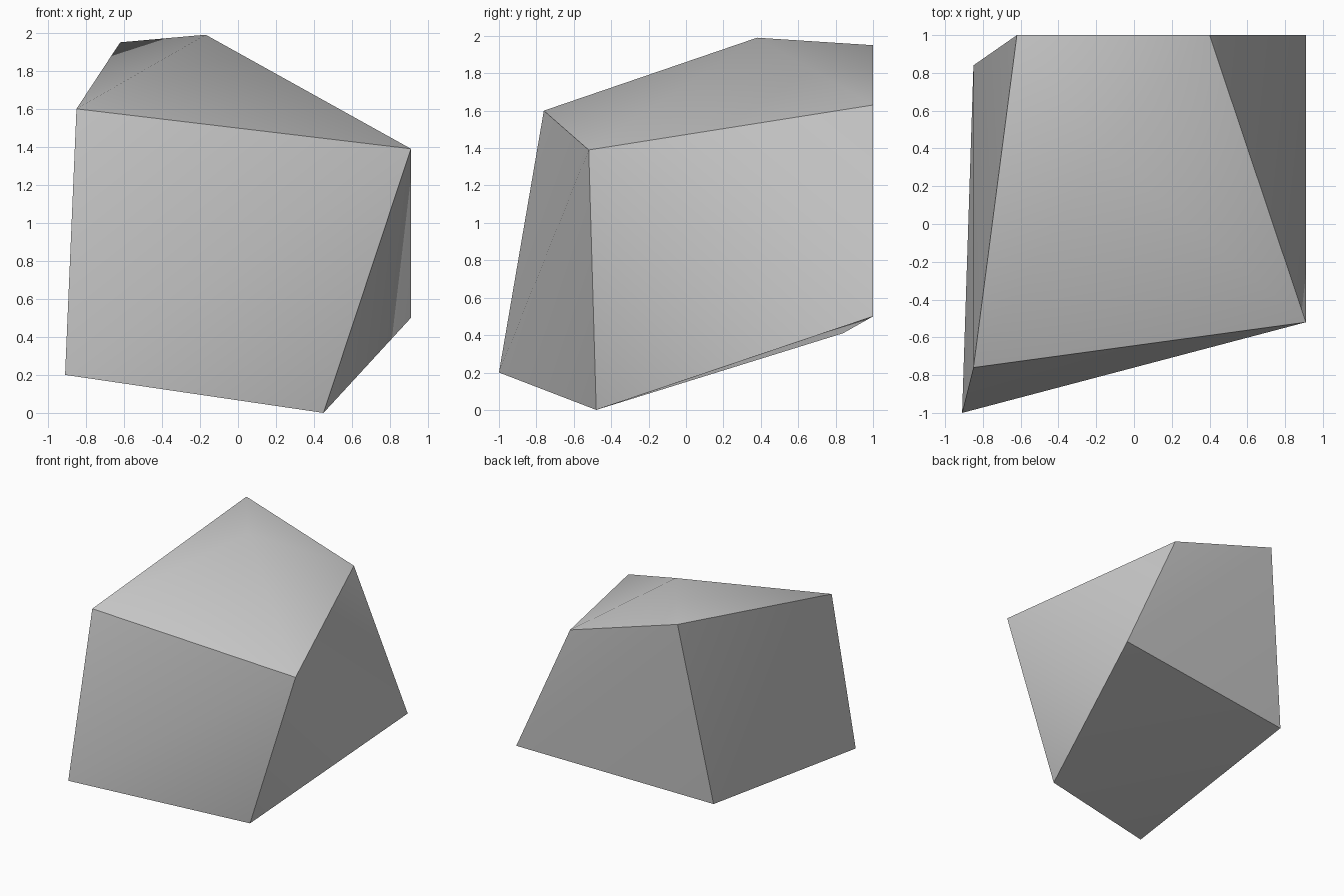
import bpy
import bmesh

default_cube = bpy.data.objects.get("Cube")
if default_cube:
    bpy.data.objects.remove(default_cube, do_unlink=True)

# Single stone colour
stone = bpy.data.materials.new("stone_grey")
stone.use_nodes = True
colour = (0.6, 0.6, 0.6, 1.0)
stone.diffuse_color = colour
for node in stone.node_tree.nodes:
    if node.type == "BSDF_PRINCIPLED":
        node.inputs["Base Color"].default_value = colour
        node.inputs["Roughness"].default_value = 0.8

# Corners of the skewed block, plus the raised peak of its top
corners = {
    "front_low_right": (-0.91, -1.0, 0.2),
    "front_low_left": (0.45, -0.48, 0.0),
    "front_top_left": (0.91, -0.52, 1.39),
    "front_top_right": (-0.85, -0.76, 1.6),
    "back_low_right": (-0.85, 0.84, 0.41),
    "back_low_left": (0.91, 1.0, 0.5),
    "back_top_left": (0.4, 1.0, 1.63),
    "back_top_right": (-0.62, 1.0, 1.95),
}
peak = (-0.17, 0.38, 1.99)

# Each side runs round its outline; it is creased from its first to its third corner
sides = [
    ("front_low_right", "front_low_left", "front_top_left", "front_top_right"),
    ("front_top_left", "front_low_left", "back_low_left", "back_top_left"),
    ("back_top_right", "back_top_left", "back_low_left", "back_low_right"),
    ("front_top_right", "back_top_right", "back_low_right", "front_low_right"),
    ("front_low_left", "front_low_right", "back_low_right", "back_low_left"),
]
top = ("front_top_right", "front_top_left", "back_top_left", "back_top_right")

bm = bmesh.new()
vert = {name: bm.verts.new(place) for name, place in corners.items()}
for side in sides:
    a, b, c, d = (vert[name] for name in side)
    bm.faces.new((a, b, c))
    bm.faces.new((a, c, d))

# Top faces fan out from the peak
tip = bm.verts.new(peak)
rim = [vert[name] for name in top]
for i, start in enumerate(rim):
    bm.faces.new((start, rim[(i + 1) % len(rim)], tip))

bmesh.ops.recalc_face_normals(bm, faces=bm.faces)

# Each side is smooth across its creases and sharp along its outline
for face in bm.faces:
    face.smooth = True
for outline in sides + [top]:
    for i, name in enumerate(outline):
        edge = bm.edges.get((vert[name], vert[outline[i - 1]]))
        edge.smooth = False

mesh = bpy.data.meshes.new("rock")
bm.to_mesh(mesh)
bm.free()
mesh.materials.append(stone)
rock = bpy.data.objects.new("rock", mesh)
bpy.context.collection.objects.link(rock)
